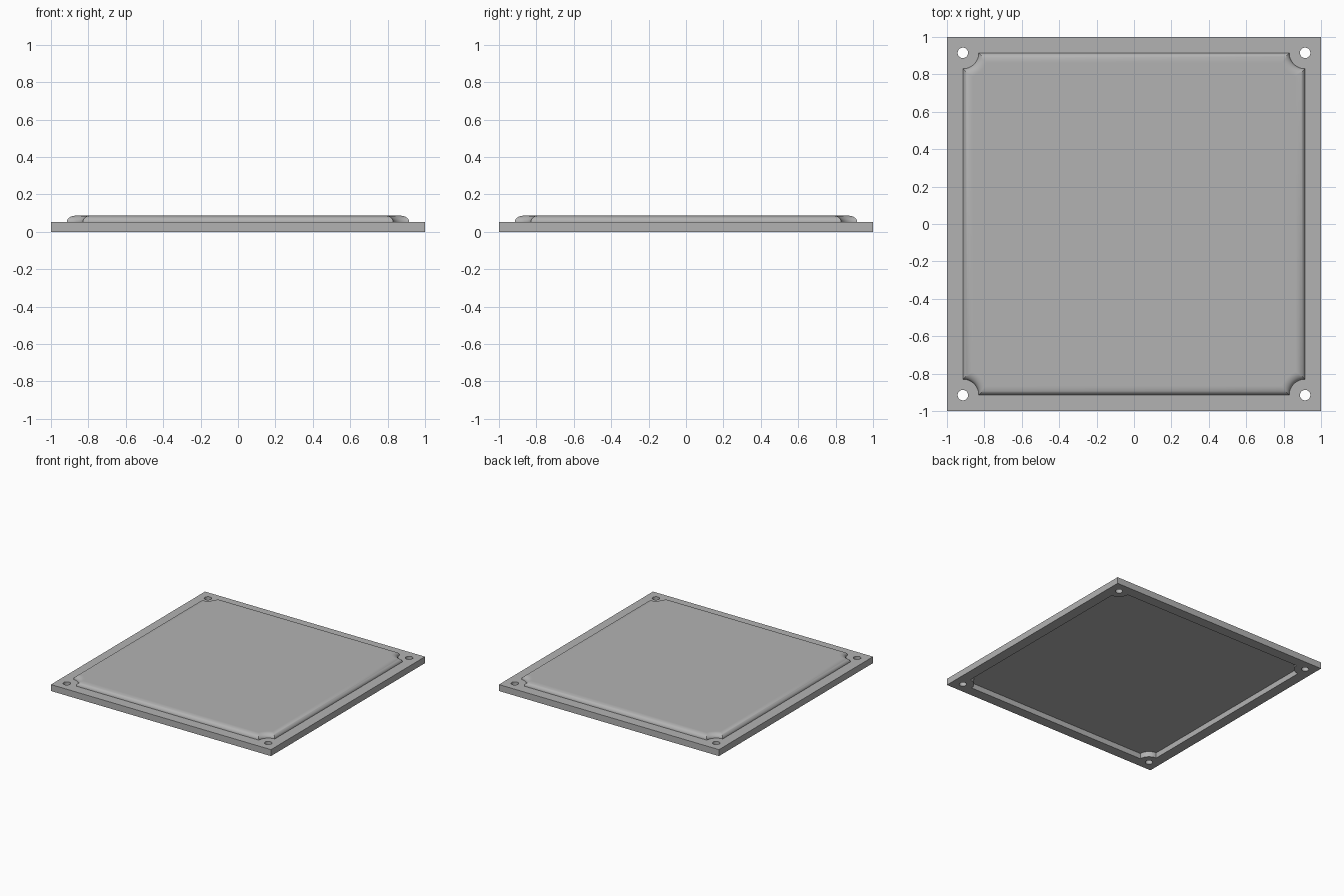
import bpy, bmesh
from math import sin, cos, pi, asin

cube = bpy.data.objects.get("Cube")
if cube:
    bpy.data.objects.remove(cube, do_unlink=True)

HALF = 1.0          # half width of the plate
EDGE = 0.915        # half width of the raised panel, also the hole centres
NOTCH = 0.085       # radius of the corner notches
PLATE_Z = 0.053
TOP_Z = 0.086
POCKET_Z = 0.045
FILLET = 0.047
CORNERS = [(1, 1), (-1, 1), (-1, -1), (1, -1)]

grey = bpy.data.materials.new("light_grey")
grey.use_nodes = True
colour = (0.45, 0.45, 0.45, 1)
grey.diffuse_color = colour
grey.node_tree.nodes["Principled BSDF"].inputs["Base Color"].default_value = colour


def panel_outline(inset, steps=16):
    """Square with scooped corners, offset inwards by inset."""
    radius = NOTCH + inset
    start = asin(inset / radius)
    points = []
    for sx, sy in CORNERS:
        arc = []
        for i in range(steps + 1):
            a = start + (pi / 2 - 2 * start) * i / steps
            arc.append((sx * (EDGE - radius * sin(a)), sy * (EDGE - radius * cos(a))))
        # keep every corner running counter-clockwise
        points += arc[::-1] if sx * sy < 0 else arc
    return points


def circle(cx, cy, radius, steps=32):
    return [(cx + radius * cos(2 * pi * i / steps), cy + radius * sin(2 * pi * i / steps))
            for i in range(steps)]


def ring(bm, points, z):
    return [bm.verts.new((x, y, z)) for x, y in points]


def bridge(bm, low, high):
    n = len(low)
    for i in range(n):
        j = (i + 1) % n
        bm.faces.new((low[i], low[j], high[j], high[i]))


def finish(bm, name):
    bmesh.ops.recalc_face_normals(bm, faces=bm.faces)
    mesh = bpy.data.meshes.new(name)
    bm.to_mesh(mesh)
    bm.free()
    mesh.materials.append(grey)
    obj = bpy.data.objects.new(name, mesh)
    bpy.context.collection.objects.link(obj)
    bpy.ops.object.select_all(action="DESELECT")
    obj.select_set(True)
    bpy.context.view_layer.objects.active = obj
    bpy.ops.object.shade_smooth_by_angle(angle=pi / 6)
    return obj


# Flat frame with four screw holes and the pocket opening
bm = bmesh.new()
loops = [[(sx * HALF, sy * HALF) for sx, sy in CORNERS], panel_outline(0)]
loops += [circle(sx * EDGE, sy * EDGE, 0.028) for sx, sy in CORNERS]
edges = []
for loop in loops:
    verts = ring(bm, loop, 0)
    edges += [bm.edges.new((v, verts[i - 1])) for i, v in enumerate(verts)]
bmesh.ops.triangle_fill(bm, use_beauty=True, use_dissolve=False, edges=edges, normal=(0, 0, 1))
grown = bmesh.ops.extrude_face_region(bm, geom=bm.faces[:], use_keep_orig=True)
bmesh.ops.translate(bm, vec=(0, 0, PLATE_Z),
                    verts=[g for g in grown["geom"] if isinstance(g, bmesh.types.BMVert)])
finish(bm, "frame")

# Raised panel with rounded shoulders, closing the pocket from above
bm = bmesh.new()
rows = [ring(bm, panel_outline(0), POCKET_Z)]
steps = 8
for i in range(steps + 1):
    a = pi / 2 * i / steps
    rows.append(ring(bm, panel_outline(FILLET * (1 - cos(a))),
                     PLATE_Z + (TOP_Z - PLATE_Z) * sin(a)))
rows.append(ring(bm, panel_outline(FILLET + 0.004), TOP_Z))
for low, high in zip(rows, rows[1:]):
    bridge(bm, low, high)
bm.faces.new(rows[0][::-1])
bm.faces.new(rows[-1])
finish(bm, "raised_panel")
